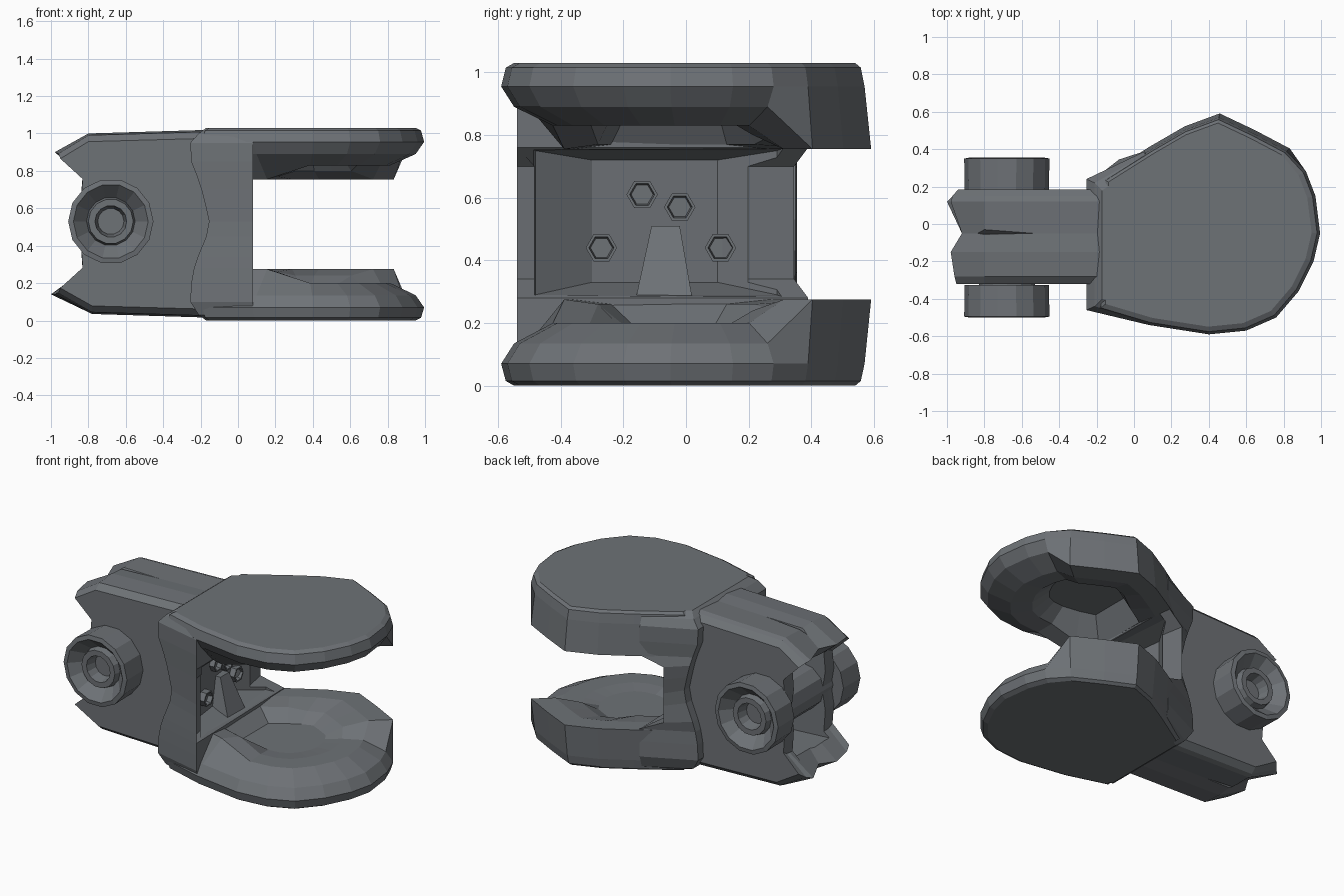
import bpy, bmesh, math

if "Cube" in bpy.data.objects:
    bpy.data.objects.remove(bpy.data.objects["Cube"])

MID = 0.515  # height of the mirror plane between the two jaws
steel = bpy.data.materials.new("dark_steel")
steel.diffuse_color = (0.155, 0.168, 0.182, 1)
steel.use_nodes = True
steel.node_tree.nodes["Principled BSDF"].inputs["Base Color"].default_value = steel.diffuse_color


def loft(name, rings, flip=False):
    """Skin equal-length point rings and cap both ends."""
    bm = bmesh.new()
    vs = [[bm.verts.new((x, y, 2 * MID - z if flip else z)) for x, y, z in r] for r in rings]
    for a, b in zip(vs, vs[1:]):
        n = len(a)
        for i in range(n):
            bm.faces.new((a[i], a[(i + 1) % n], b[(i + 1) % n], b[i]))
    bm.faces.new(vs[0])
    bm.faces.new(vs[-1])
    bmesh.ops.recalc_face_normals(bm, faces=bm.faces)
    me = bpy.data.meshes.new(name)
    bm.to_mesh(me)
    bm.free()
    me.materials.append(steel)
    ob = bpy.data.objects.new(name, me)
    bpy.context.collection.objects.link(ob)
    return ob


def cut(ob, cutter):
    """Subtract the cutter, then remove it."""
    mod = ob.modifiers.new("cut", 'BOOLEAN')
    mod.operation, mod.object, mod.solver = 'DIFFERENCE', cutter, 'EXACT'
    bpy.context.view_layer.objects.active = ob
    bpy.ops.object.modifier_apply(modifier=mod.name)
    bpy.data.objects.remove(cutter)


def lathe_y(name, cx, cz, profile, sides):
    """Round part along y; profile holds (radius, y)."""
    return loft(name, [[(cx + r * math.cos(i * math.tau / sides), y,
                         cz + r * math.sin(i * math.tau / sides))
                        for i in range(sides)] for r, y in profile])


# Jaws: rounded plates, chamfered at the front and tip, thick along the back
OUTLINE = [(-0.19, -0.46), (0.08, -0.54), (0.4, -0.59), (0.6, -0.57), (0.76, -0.5),
           (0.88, -0.36), (0.96, -0.2), (0.995, -0.05), (0.97, 0.15), (0.92, 0.28),
           (0.84, 0.41), (0.65, 0.51), (0.46, 0.6), (0.27, 0.53), (0.08, 0.42), (-0.19, 0.25)]


def jaw(name, flip, rim, inner, depth):
    def ring(s, z, s_back=None, z_back=None, z_root=None):
        out = []
        for x, y in OUTLINE:
            back = y > 0.35 or (x < 0 and y > 0)
            k = s_back if back and s_back else s
            h = z_back if back and z_back else z
            if z_root and x < 0.2:
                h = z_root
            out.append((0.35 + (x - 0.35) * k, y * k, h))
        return out
    return loft(name, [ring(0.93, 0.0, 0.9), ring(0.975, 0.015, 0.93), ring(1.0, rim, 0.95),
                       ring(0.93, rim + 0.065, 0.985, 0.275),
                       ring(0.72, 0.2, 0.76, 0.275, 0.275),
                       ring(0.52, inner, 0.52, inner + 0.04, 0.26),
                       ring(0.36, depth)], flip)


jaw("lower_jaw", False, 0.07, 0.2, 0.19)
jaw("upper_jaw", True, 0.075, 0.19, 0.11)

# Bridge: upright block joining the jaws, wavy rear edge, waisted at the back
bridge_rings = []
for z, left, inset in [(0.0, -0.17, 0.06), (0.03, -0.21, 0.02), (0.1, -0.255, 0), (0.2, -0.25, 0),
                       (0.28, -0.235, 0), (0.34, -0.215, 0), (0.45, -0.17, 0), (0.53, -0.155, 0),
                       (0.62, -0.175, 0), (0.7, -0.195, 0), (0.76, -0.215, 0), (0.85, -0.25, 0),
                       (0.95, -0.255, 0), (1.0, -0.21, 0.02), (1.03, -0.17, 0.06)]:
    waist = 0.3 < z < 0.72
    bridge_rings.append([(left, -0.46 + inset, z), (0.08, -0.54 + inset, z),
                         (-0.08 if waist else 0.06, (0.345 if waist else 0.39) - inset, z),
                         (left, 0.24 - inset, z)])
bridge = loft("bridge", bridge_rings)

# Recess between the jaws, with sloping cheeks
cut(bridge, loft("recess_cutter", [
    [(0.2, -0.53, 0.27), (0.2, 0.35, 0.27), (0.2, 0.35, 0.77), (0.2, -0.53, 0.77)],
    [(0.06, -0.48, 0.29), (0.0, 0.29, 0.29), (0.0, 0.29, 0.75), (0.06, -0.48, 0.75)],
    [(-0.06, -0.3, 0.33), (-0.11, 0.1, 0.33), (-0.11, 0.1, 0.72), (-0.06, -0.3, 0.72)]]))

# Wedge block and bolt heads inside the recess
loft("recess_wedge", [
    [(-0.11, -0.16, 0.28), (0.04, -0.16, 0.28), (0.04, 0.02, 0.28), (-0.11, 0.02, 0.28)],
    [(-0.11, -0.11, 0.51), (-0.05, -0.11, 0.51), (-0.05, -0.02, 0.51), (-0.11, -0.02, 0.51)]])
for i, (y, z, x) in enumerate([(-0.14, 0.61, -0.04), (-0.02, 0.57, -0.05),
                               (-0.27, 0.44, -0.02), (0.11, 0.44, -0.07)]):
    def hexagon(px, r):
        return [(px, y + r * math.cos(k * math.pi / 3), z + r * math.sin(k * math.pi / 3))
                for k in range(6)]
    loft(f"recess_bolt_{i + 1}", [hexagon(-0.12, 0.05), hexagon(x, 0.05),
                                  hexagon(x, 0.04), hexagon(x - 0.03, 0.035)])

# Rear arm: side profile extruded across, pronged at the back
PROFILE = [(-0.14, 0.015), (-0.78, 0.035), (-1.0, 0.14), (-0.83, 0.26), (-0.84, 0.4),
           (-0.82, 0.53), (-0.84, 0.66), (-0.83, 0.78), (-0.98, 0.9), (-0.8, 1.0), (-0.14, 1.02)]
arm = loft("rear_arm", [[(max(x, tip), y, MID + (z - MID) * s) for x, z in PROFILE]
                        for y, s, tip in [(-0.32, 0.91, -0.95), (-0.28, 0.98, -0.96),
                                          (-0.15, 1, -0.98), (-0.05, 0.985, -0.92),
                                          (0.12, 1, -1.0), (0.15, 0.98, -0.97),
                                          (0.185, 0.91, -0.94)]])
cut(arm, loft("slot_cutter", [
    [(x, y0, 0.23), (x, y1, 0.23), (x, y1, 0.81), (x, y0, 0.81)]
    for x, y0, y1 in [(-1.2, -0.27, 0.13), (-0.55, -0.2, 0.06)]]))
# Shallow valleys running in from the prong tips, above and below
for z0, z1, z2 in [(1.1, 0.93, 1.005), (-0.07, 0.1, 0.025)]:
    cut(arm, loft("groove_cutter", [
        [(-1.1, -0.17, z0), (-1.1, 0.08, z0), (-1.1, -0.05, z1)],
        [(-0.5, -0.07, z0), (-0.5, -0.03, z0), (-0.5, -0.05, z2)]]))

# Axle and hollow pivot bosses on either side
lathe_y("axle", -0.68, 0.53, [(0.15, -0.34), (0.15, 0.2)], 12)
for name, y0, d in [("front_boss", -0.335, -1), ("back_boss", 0.19, 1)]:
    lathe_y(name, -0.68, 0.53,
            [(0.225, y0 - d * 0.01), (0.228, y0 + d * 0.16), (0.2, y0 + d * 0.165),
             (0.13, y0 + d * 0.09), (0.12, y0 + d * 0.13), (0.085, y0 + d * 0.13),
             (0.07, y0 + d * 0.06)], 14)
